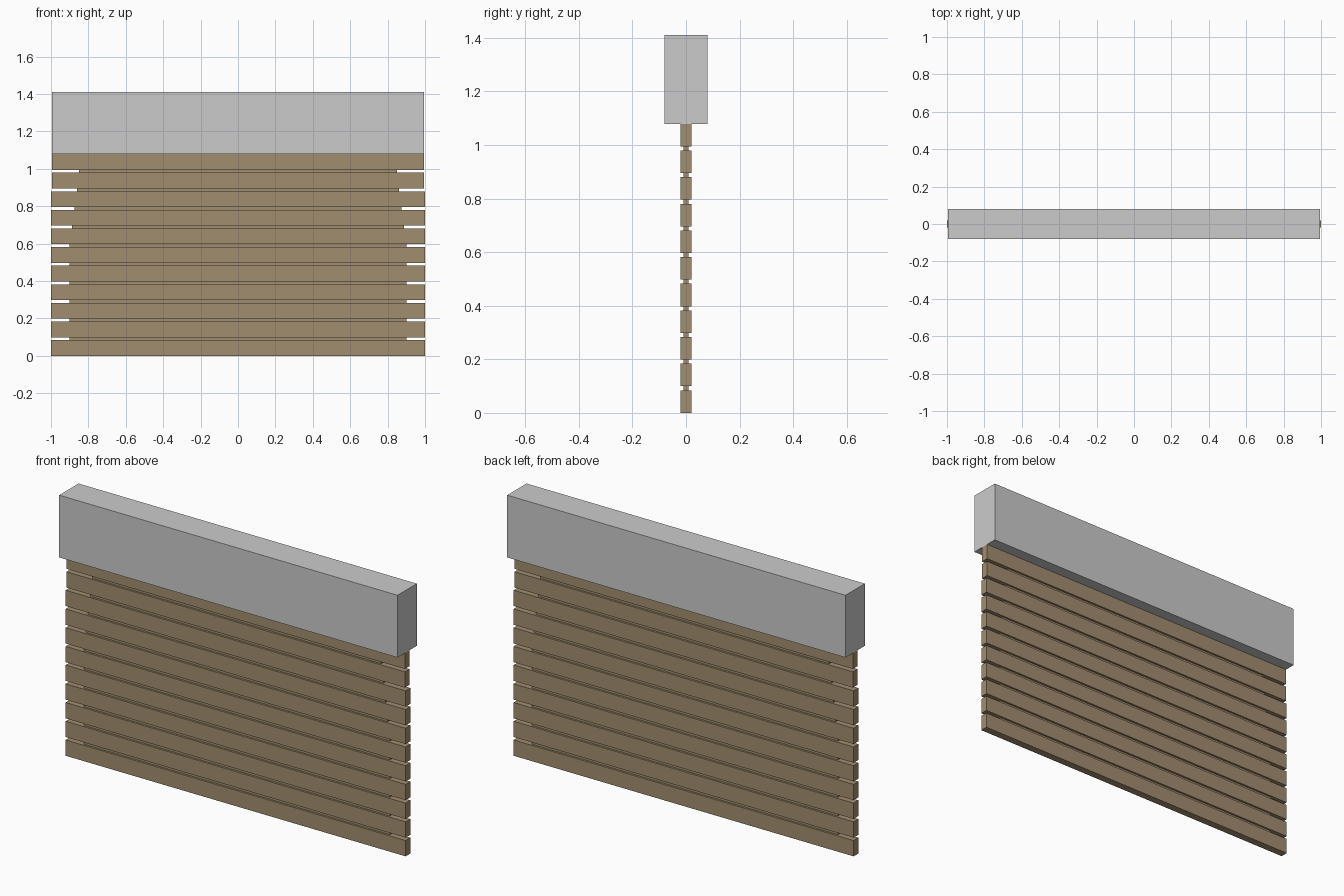
import bpy

if "Cube" in bpy.data.objects:
    bpy.data.objects.remove(bpy.data.objects["Cube"])

SLATS, PITCH, SLAT_H = 11, 0.0995, 0.084

wood = bpy.data.materials.new("brown_slats")
wood.diffuse_color = (0.36, 0.27, 0.16, 1)
wood.use_nodes = True
wood.node_tree.nodes["Principled BSDF"].inputs["Base Color"].default_value = wood.diffuse_color


def box(name, half_x, half_y, z0, z1, mat=None):
    bpy.ops.mesh.primitive_cube_add(size=1, location=(0, 0, (z0 + z1) / 2))
    ob = bpy.context.object
    ob.name = name
    ob.scale = (2 * half_x, 2 * half_y, z1 - z0)
    bpy.ops.object.transform_apply(location=False, rotation=False, scale=True)
    if mat:
        ob.data.materials.append(mat)
    return ob


# Roller housing
box("shutter_housing", 0.995, 0.081, 1.079, 1.41)

# Stacked slats, the top two slightly narrower
for i in range(SLATS):
    z = i * PITCH
    half = 0.995 if i >= SLATS - 2 else 1.0
    box(f"slat_{i + 1}", half, 0.02, z, z + SLAT_H, wood)

# Thin hinge strips filling the gaps, shortening towards the top
for i in range(SLATS - 1):
    half = 0.9 - 0.0128 * max(0, i - 5)
    z = i * PITCH + SLAT_H
    box(f"hinge_strip_{i + 1}", half, 0.0095, z, (i + 1) * PITCH, wood)
